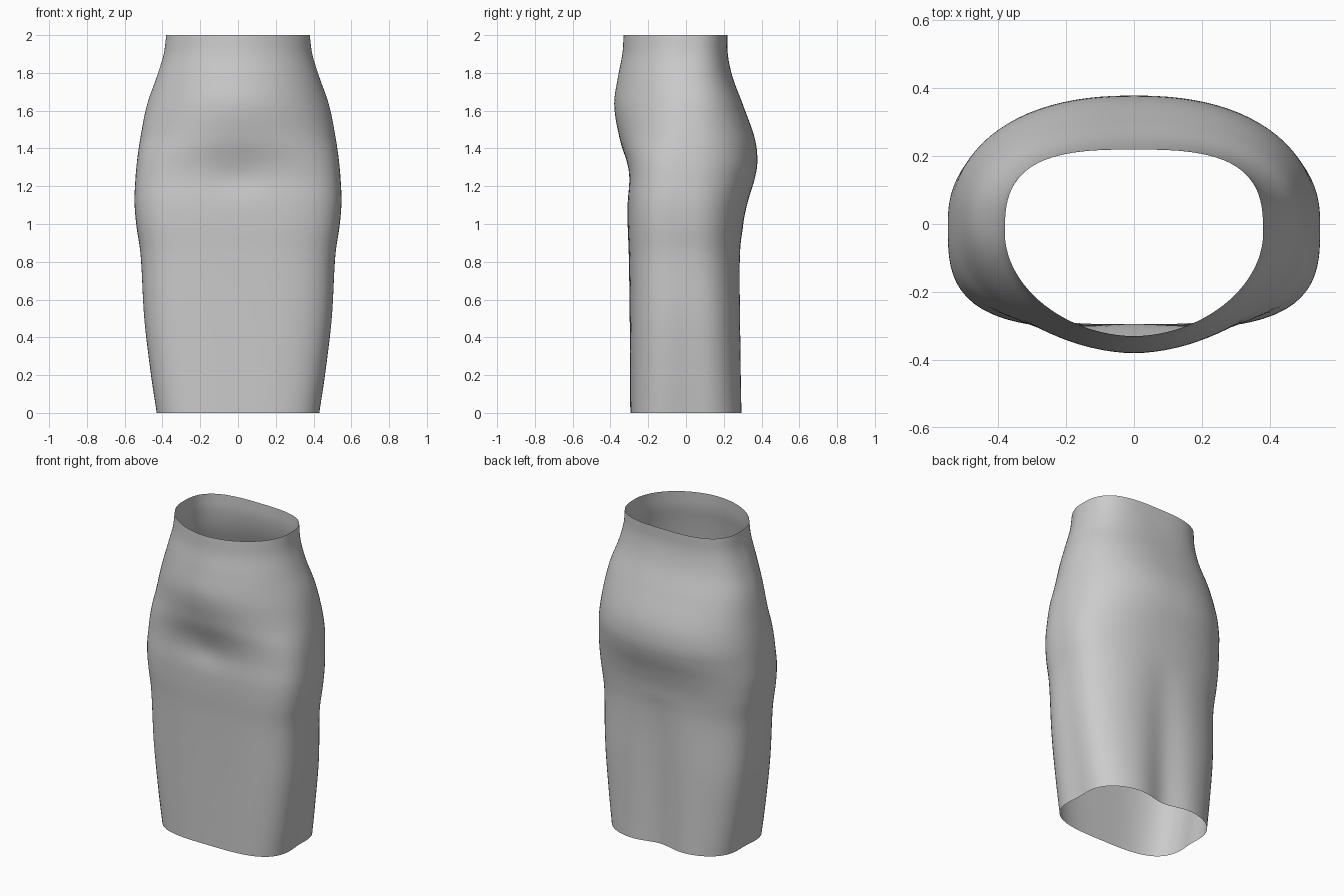
import bpy, math

if "Cube" in bpy.data.objects:
    bpy.data.objects.remove(bpy.data.objects["Cube"])

# Skirt profile rows: z, half width, front depth, back depth, front roundness, back roundness, centre y
ROWS = [
    (0.00, 0.435, 0.295, 0.308, 3.4, 2.9, 0.00),
    (0.20, 0.465, 0.296, 0.303, 3.4, 2.8, 0.00),
    (0.50, 0.500, 0.298, 0.297, 3.4, 2.7, 0.00),
    (0.84, 0.518, 0.303, 0.293, 3.4, 2.5, 0.00),
    (1.00, 0.539, 0.309, 0.303, 3.4, 2.5, 0.00),
    (1.12, 0.548, 0.310, 0.328, 3.3, 2.4, 0.00),
    (1.24, 0.543, 0.306, 0.364, 3.1, 2.3, 0.00),
    (1.33, 0.535, 0.317, 0.378, 2.8, 2.3, 0.00),
    (1.45, 0.518, 0.351, 0.365, 2.2, 2.3, 0.00),
    (1.63, 0.482, 0.380, 0.302, 1.9, 2.4, 0.00),
    (1.78, 0.430, 0.360, 0.246, 1.9, 2.6, -0.02),
    (1.90, 0.393, 0.337, 0.221, 1.9, 2.9, -0.03),
    (2.00, 0.380, 0.330, 0.220, 1.9, 3.0, -0.03),
]
SEG, RINGS = 96, 72


def sample(z):
    """Smooth (Hermite) interpolation of the profile rows at height z."""
    i = max(k for k in range(len(ROWS) - 1) if ROWS[k][0] <= z)
    a, b = ROWS[i], ROWS[i + 1]
    p, q = ROWS[max(i - 1, 0)], ROWS[min(i + 2, len(ROWS) - 1)]
    h = b[0] - a[0]
    t = (z - a[0]) / h
    out = []
    for k in range(1, len(a)):
        ma = (b[k] - p[k]) / (b[0] - p[0]) * h
        mb = (q[k] - a[k]) / (q[0] - a[0]) * h
        out.append((2*t**3 - 3*t*t + 1) * a[k] + (t**3 - 2*t*t + t) * ma
                   + (3*t*t - 2*t**3) * b[k] + (t**3 - t*t) * mb)
    return out


def bell(v, width):
    return math.exp(-(v / width) ** 2)


def ring(z):
    """One closed cross-section of the skirt."""
    w, front, back, nf, nb, cy = sample(z)
    low = max(0.0, 1 - z / 0.95) ** 0.7          # hem folds fade out upward
    pts = []
    for j in range(SEG):
        a = 2 * math.pi * j / SEG
        c, s = math.cos(a), math.sin(a)
        n, depth = (nb, back - cy) if s >= 0 else (nf, front + cy)
        r = (abs(c) ** n + abs(s) ** n) ** (-1 / n)
        x, y = w * r * c, cy + depth * r * s
        if s > 0:
            y -= 0.045 * low * bell(x, 0.13) * s   # centre-back drape
        else:
            y += 0.012 * bell(x, 0.15) * bell(z - 1.24, 0.09) * -s  # fold under belly
        x *= 1 - 0.025 * low * bell(y - 0.02, 0.09)  # shallow side drape
        pts.append((x, y, z))
    return pts


# Skirt shell: open tube lofted through the rings
verts = [v for i in range(RINGS + 1) for v in ring(2.0 * i / RINGS)]
faces = [(i * SEG + j, i * SEG + (j + 1) % SEG,
          (i + 1) * SEG + (j + 1) % SEG, (i + 1) * SEG + j)
         for i in range(RINGS) for j in range(SEG)]
mesh = bpy.data.meshes.new("skirt")
mesh.from_pydata(verts, [], faces)
mesh.shade_smooth()
skirt = bpy.data.objects.new("skirt", mesh)
bpy.context.collection.objects.link(skirt)
